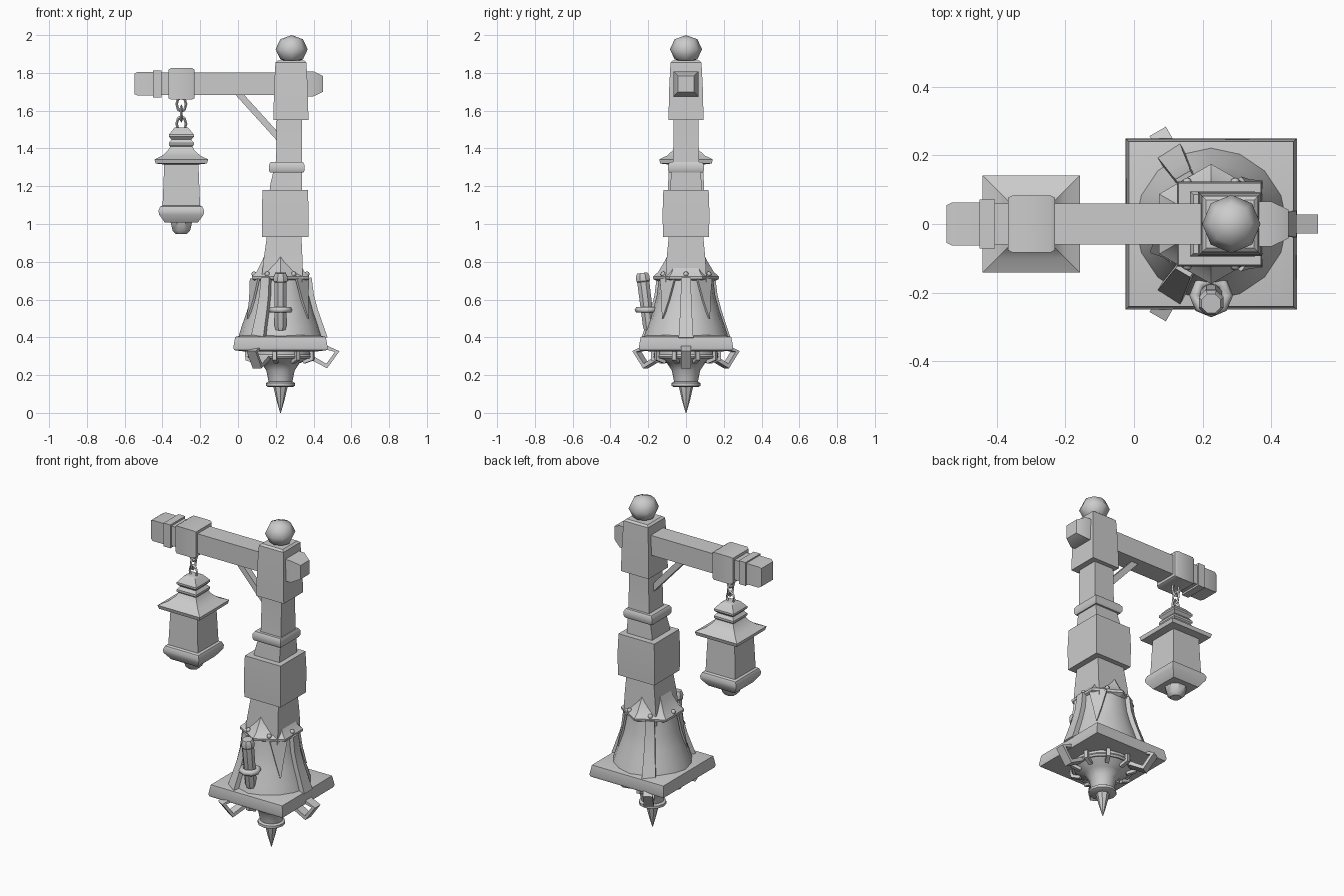
import bpy, bmesh
from math import pi, sin, cos, radians
from mathutils import Matrix, Vector

if "Cube" in bpy.data.objects:
    bpy.data.objects.remove(bpy.data.objects["Cube"])

BX = 0.225  # axis of the base


def finish(name, bm, M=Matrix(), angle=35):
    bmesh.ops.recalc_face_normals(bm, faces=bm.faces)
    bm.transform(M)
    me = bpy.data.meshes.new(name)
    bm.to_mesh(me)
    bm.free()
    ob = bpy.data.objects.new(name, me)
    bpy.context.collection.objects.link(ob)
    bpy.ops.object.select_all(action='DESELECT')
    ob.select_set(True)
    bpy.context.view_layer.objects.active = ob
    bpy.ops.object.shade_smooth_by_angle(angle=radians(angle))
    return ob


def skin(bm, rings):
    n = len(rings[0])
    for a, b in zip(rings, rings[1:]):
        for i in range(n):
            j = (i + 1) % n
            bm.faces.new((a[i], a[j], b[j], b[i]))
    bm.faces.new(rings[0])
    bm.faces.new(rings[-1])


def loft(name, levels, n=4, cx=0.0, M=Matrix(), phase=None, angle=35):
    """levels: (half width or radius, height[, x offset])"""
    bm = bmesh.new()
    k = 2 ** 0.5 if n == 4 else 1
    ph = pi / 4 if n == 4 else (phase or 0)
    rings = []
    for lv in levels:
        r, z = lv[0] * k, lv[1]
        x0 = lv[2] if len(lv) > 2 else cx
        rings.append([bm.verts.new((x0 + r * cos(ph + 2 * pi * i / n),
                                    r * sin(ph + 2 * pi * i / n), z)) for i in range(n)])
    skin(bm, rings)
    return finish(name, bm, M, angle)


def strap(name, pts, widths, thick, ang=0, cx=BX):
    """flat bar following (radius, z) points in a vertical plane turned by ang"""
    bm = bmesh.new()
    rings = []
    P = [Vector(p) for p in pts]
    for i, p in enumerate(P):
        t = (P[min(i + 1, len(P) - 1)] - P[max(i - 1, 0)]).normalized()
        nrm = Vector((-t.y, t.x)) * thick / 2
        w = widths[i] / 2
        rings.append([bm.verts.new((q.x, s, q.y)) for q, s in
                      ((p + nrm, w), (p + nrm, -w), (p - nrm, -w), (p - nrm, w))])
    skin(bm, rings)
    M = Matrix.Translation((cx, 0, 0)) @ Matrix.Rotation(radians(ang), 4, 'Z')
    return finish(name, bm, M)


def torus(name, R, r, M, nu=12, nv=6, stretch=1.0):
    bm = bmesh.new()
    rings = [[bm.verts.new(((R + r * cos(2 * pi * j / nv)) * cos(2 * pi * i / nu),
                            (R + r * cos(2 * pi * j / nv)) * sin(2 * pi * i / nu) * stretch,
                            r * sin(2 * pi * j / nv))) for j in range(nv)] for i in range(nu)]
    for i in range(nu):
        a, b = rings[i], rings[(i + 1) % nu]
        for j in range(nv):
            k = (j + 1) % nv
            bm.faces.new((a[j], b[j], b[k], a[k]))
    return finish(name, bm, M, 65)


def ball(name, loc, rx, rz, seg=8, rings=4):
    bm = bmesh.new()
    bmesh.ops.create_uvsphere(bm, u_segments=seg, v_segments=rings, radius=1)
    return finish(name, bm, Matrix.Translation(loc) @ Matrix.Diagonal((rx, rx, rz, 1)), 60)


# Leaning square post with its blocks and collar
loft("post", [(.11, .68, .232), (.104, .80, .238), (.09, .95, .245), (.085, 1.20, .254),
              (.068, 1.34, .27), (.066, 1.60, .272)])
loft("post_middle_block", [(.122, .93, .25), (.124, 1.06, .25), (.120, 1.18, .25)])
loft("post_collar", [(.088, 1.272, .258), (.095, 1.285, .258), (.095, 1.312, .258), (.086, 1.327, .259)])
loft("post_head", [(.093, 1.55, .28), (.089, 1.72, .28), (.082, 1.855, .28), (.07, 1.865, .28)])
ball("post_finial", (.284, 0, 1.925), .085, .075)

# Crossbeam along x, with sleeve, ring and end caps
along_x = Matrix.Translation((0, 0, 1.742)) @ Matrix.Rotation(pi / 2, 4, 'Y')
loft("crossbeam", [(.052, -.545), (.060, -.535), (.060, .36)], M=along_x)
loft("crossbeam_end_cap", [(.066, .34), (.066, .40), (.042, .45)], M=along_x)
loft("crossbeam_outer_cap", [(.055, -.547), (.063, -.53), (.063, -.45)], M=along_x)
loft("crossbeam_ring", [(.071, -.45), (.071, -.405)], M=along_x)
loft("crossbeam_sleeve", [(.076, -.368), (.083, -.355), (.083, -.243), (.076, -.23)], M=along_x)
strap("brace", [(-.005, 1.70), (.235, 1.435)], [.04, .04], .034, cx=0)

# Lantern
LX = -.30
loft("lantern_roof", [(.09, 1.315), (.136, 1.32), (.142, 1.342), (.10, 1.362), (.07, 1.39),
                      (.055, 1.418)], cx=LX)
loft("lantern_chimney", [(.05, 1.40), (.066, 1.418), (.066, 1.43), (.052, 1.447), (.066, 1.462),
                         (.066, 1.473), (.038, 1.508), (.03, 1.512)], cx=LX)
loft("lantern_body", [(.10, 1.08), (.09, 1.33)], cx=LX)
loft("lantern_base", [(.088, 1.008), (.118, 1.05), (.121, 1.07), (.112, 1.092), (.10, 1.098)], cx=LX)
loft("lantern_knob", [(.032, .948), (.05, .965), (.062, 1.01)], 8, LX, phase=pi / 8)

# Chain links, alternately turned
for i, z in enumerate((1.635, 1.585, 1.53)):
    M = (Matrix.Translation((LX, 0, z)) @ Matrix.Rotation(pi / 2 * (i % 2), 4, 'Z')
         @ Matrix.Rotation(pi / 2, 4, 'X'))
    torus(f"chain_link_{i}", .025, .007, M, 8, 4, 1.5)

# Bell skirt with faceted collar
loft("bell_skirt", [(.225, .395), (.205, .46), (.177, .54), (.155, .62), (.143, .715)], 16, BX)
loft("bell_collar", [(.145, .695), (.173, .708), (.175, .722), (.148, .745), (.115, .80),
                     (.085, .86)], 6, BX, phase=pi / 6, angle=25)
for i in range(6):
    a = pi / 3 * i
    ball(f"collar_rivet_{i}", (BX + .14 * cos(a), .14 * sin(a), .735), .014, .014)

# Ribs, hanging points and strap brackets, three around
for a in (0, 120, 240):
    strap(f"bell_rib_{a}", [(.235, .395), (.212, .46), (.184, .54), (.162, .62), (.15, .715)],
          [.078, .07, .062, .056, .05], .03, a)
    loop = [(.15, .30), (.245, .248), (.30, .325), (.23, .35)]
    strap(f"under_bracket_{a}", loop, [.055] * 4, .024, a)
for a in (40, -40, 205):
    strap(f"bell_point_{a}", [(.19, .50), (.166, .60), (.15, .71)], [.005, .05, .10], .012, a)

# Square base plate and underside bowl with spike
loft("base_plate", [(.19, .325), (.245, .332), (.25, .345), (.24, .402), (.20, .412)], cx=BX)
loft("under_bowl", [(.06, .155), (.066, .18), (.075, .225), (.10, .262), (.15, .285),
                    (.165, .305), (.165, .335)], 16, BX)
loft("under_collar", [(.065, .137), (.076, .143), (.076, .158), (.065, .165)], 12, BX)
loft("spike", [(.002, 0), (.022, .07), (.038, .14)], 8, BX)
torus("under_ring", .165, .011, Matrix.Translation((BX, 0, .298)), 18, 5)
for i in range(9):
    strap(f"under_peg_{i}", [(.13, .27), (.178, .285), (.178, .335)], [.022] * 3, .02, 20 + 40 * i)

# Tilted flare held by a ring on the front
tilt = Matrix.Translation((BX, -.195, .44)) @ Matrix.Rotation(radians(7), 4, 'X')
loft("flare_tube", [(.028, 0), (.033, .02), (.035, .255), (.039, .26), (.039, .285),
                    (.03, .303)], 8, M=tilt, phase=pi / 8)
torus("flare_holder", .047, .017, Matrix.Translation((BX, -.208, .545)), 8, 6)
